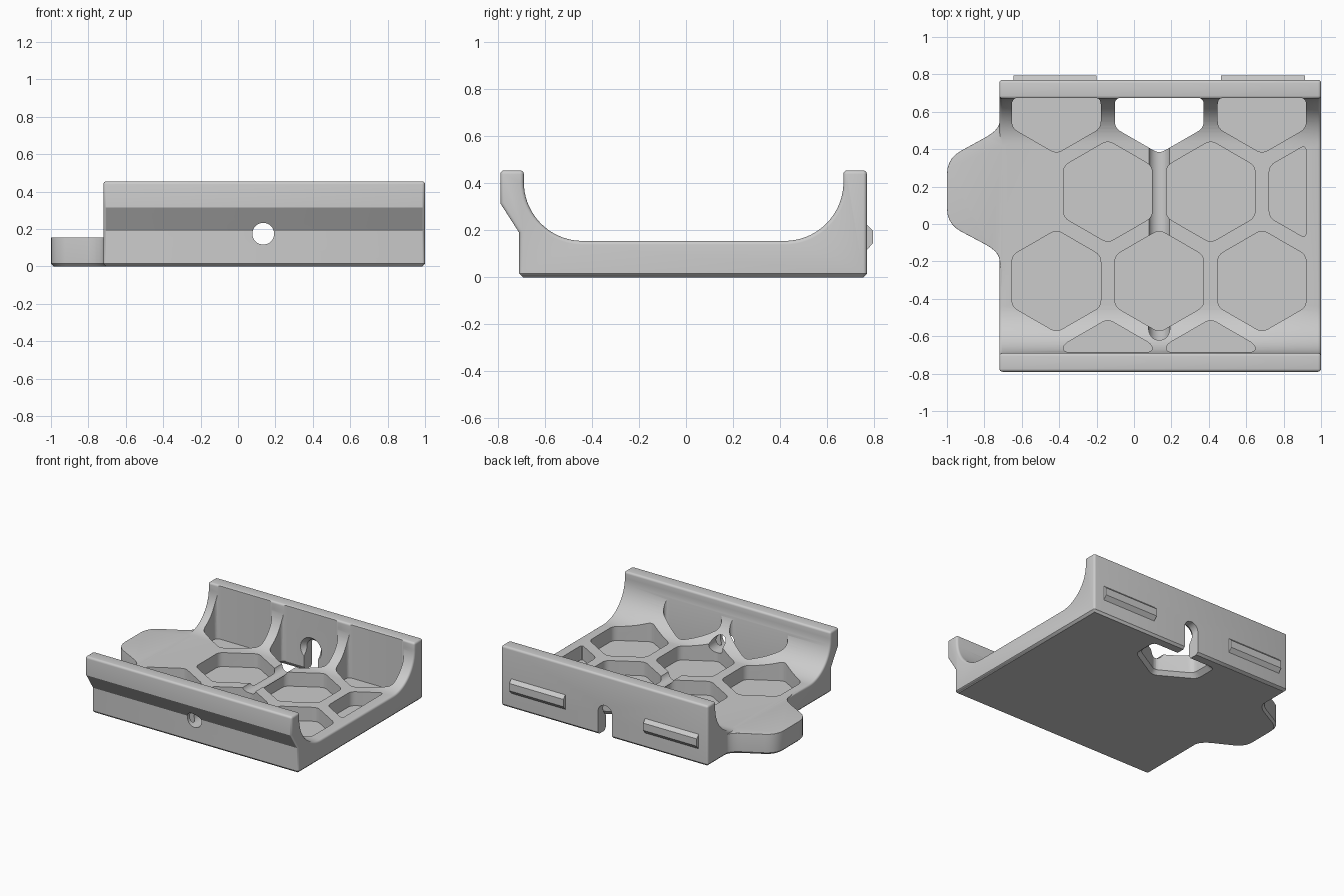
import bpy, bmesh, math
from mathutils import Vector, Matrix

if "Cube" in bpy.data.objects:
    bpy.data.objects.remove(bpy.data.objects["Cube"], do_unlink=True)

grey = bpy.data.materials.new("light grey plastic")
grey.use_nodes = True
grey.diffuse_color = (0.6, 0.6, 0.6, 1)
grey.node_tree.nodes["Principled BSDF"].inputs["Base Color"].default_value = (0.6, 0.6, 0.6, 1)

AXIS_X = 0.135           # centre line of the cable hole
HOLE_Z, HOLE_R = 0.175, 0.058


def make_object(name, bm):
    bmesh.ops.recalc_face_normals(bm, faces=bm.faces)
    mesh = bpy.data.meshes.new(name)
    bm.to_mesh(mesh)
    bm.free()
    obj = bpy.data.objects.new(name, mesh)
    bpy.context.collection.objects.link(obj)
    mesh.materials.append(grey)
    return obj


def add_prism(bm, outline, direction):
    """Extrude a closed loop of 3D points along a direction."""
    face = bm.faces.new([bm.verts.new(p) for p in outline])
    top = bmesh.ops.extrude_face_region(bm, geom=[face])["geom"]
    verts = [v for v in top if isinstance(v, bmesh.types.BMVert)]
    bmesh.ops.translate(bm, verts=verts, vec=direction)


def soften(bm, width=0.016):
    """Chamfer the underside and round the other sharp edges."""
    bmesh.ops.recalc_face_normals(bm, faces=bm.faces)
    low = [e for e in bm.edges if all(v.co.z < 0.001 for v in e.verts)]
    bmesh.ops.bevel(bm, geom=low, offset=width, segments=1, affect='EDGES')
    sharp = [e for e in bm.edges if e.calc_face_angle(0) > 0.6
             and all(v.co.z > width / 2 for v in e.verts)
             and max(v.co.z for v in e.verts) > 0.05]
    bmesh.ops.bevel(bm, geom=sharp, offset=width, segments=4, profile=0.5,
                    affect='EDGES', clamp_overlap=True)


def rounded(points, cut, steps=5):
    """Replace each corner of a 2D polygon with a short curve."""
    out = []
    for i, p in enumerate(points):
        a, b = points[i - 1], points[(i + 1) % len(points)]
        start = p + (a - p).normalized() * min(cut, (a - p).length * 0.49)
        end = p + (b - p).normalized() * min(cut, (b - p).length * 0.49)
        for s in range(steps + 1):
            t = s / steps
            out.append(start * (1 - t) ** 2 + p * (2 * t * (1 - t)) + end * t * t)
    return out


def clip(points, axis, limit, sign):
    """Keep the part of a polygon on one side of an axis-aligned line."""
    out = []
    for i, p in enumerate(points):
        q = points[(i + 1) % len(points)]
        dp, dq = sign * (limit - p[axis]), sign * (limit - q[axis])
        if dp >= 0:
            out.append(p)
        if dp * dq < 0:
            out.append(p.lerp(q, dp / (dp - dq)))
    return out


def hexagon(cx, cy, radius=0.274):
    pts = [Vector((cx, cy)) + radius * Vector((math.sin(a), math.cos(a)))
           for a in (math.radians(60 * k) for k in range(6))]
    pts = clip(pts, 0, 0.92, 1)
    pts = clip(pts, 1, 0.675, 1)
    pts = clip(pts, 1, -0.685, -1)
    return rounded(pts, 0.035)


def combine(target, other, operation):
    """Apply a boolean and discard the helper."""
    mod = target.modifiers.new(operation, 'BOOLEAN')
    mod.operation, mod.object, mod.solver = operation, other, 'EXACT'
    bpy.context.view_layer.update()
    graph = bpy.context.evaluated_depsgraph_get()
    mesh = bpy.data.meshes.new_from_object(target.evaluated_get(graph))
    target.modifiers.clear()
    target.data = mesh
    bpy.data.objects.remove(other, do_unlink=True)


# Cradle: floor with two curved side walls, swept along x
arc_r, arc_z, arc_n = 0.25, 0.405, 18
quarter = [math.pi / 2 * k / arc_n for k in range(arc_n + 1)]
profile = [(-0.71, 0), (0.77, 0), (0.77, 0.455), (0.67, 0.455)]
profile += [(0.42 + arc_r * math.cos(a), arc_z - arc_r * math.sin(a)) for a in quarter]
profile += [(-0.44 - arc_r * math.sin(a), arc_z - arc_r * math.cos(a)) for a in quarter]
profile += [(-0.69, 0.455), (-0.79, 0.455), (-0.79, 0.315), (-0.71, 0.19)]
bm = bmesh.new()
add_prism(bm, [(-0.72, y, z) for y, z in profile], (1.72, 0, 0))
soften(bm)
cradle = make_object("cradle", bm)

# Side tab
outline = [Vector(p) for p in [(-0.68, 0.6), (-0.718, 0.6), (-0.718, 0.505), (-1, 0.35),
                               (-1, 0.0), (-0.718, -0.15), (-0.718, -0.25), (-0.68, -0.25)]]
bm = bmesh.new()
add_prism(bm, [(p.x, p.y, 0) for p in rounded(outline, 0.085)], (0, 0, 0.155))
soften(bm)
combine(cradle, make_object("side_tab", bm), 'UNION')

# Honeycomb pockets; the one on the hole's axis goes right through
bm = bmesh.new()
pitch = 0.55
cells = [(AXIS_X + pitch * k, -0.305) for k in (-1, 0, 1)]
cells += [(AXIS_X + pitch * k, 0.173) for k in (-0.5, 0.5, 1.5)]
cells += [(AXIS_X + pitch * k, 0.65) for k in (-1, 0, 1)]
cells += [(AXIS_X + pitch * k, -0.782) for k in (-0.5, 0.5)]
for cx, cy in cells:
    through = cx == AXIS_X and cy > 0.5
    floor = -0.1 if through else 0.05
    add_prism(bm, [(p.x, p.y, floor) for p in hexagon(cx, cy)], (0, 0, 1 - floor))
combine(cradle, make_object("pocket_cutter", bm), 'DIFFERENCE')

# Chamfer around the opening in the underside
bm = bmesh.new()
opening = hexagon(AXIS_X, 0.65)
mid = sum(opening, Vector((0, 0))) / len(opening)
rings = [[bm.verts.new((*(mid + (p - mid) * s), z)) for p in opening]
         for s, z in ((1.2, -0.01), (0.95, 0.04))]
for ring in rings:
    bm.faces.new(ring)
for i in range(len(opening)):
    j = (i + 1) % len(opening)
    bm.faces.new((rings[0][i], rings[0][j], rings[1][j], rings[1][i]))
combine(cradle, make_object("opening_chamfer", bm), 'DIFFERENCE')


def add_cone(bm, r1, r2, y1, y2):
    """Round cutter along y on the hole's axis."""
    place = Matrix.Translation((AXIS_X, (y1 + y2) / 2, HOLE_Z)) @ Matrix.Rotation(-math.pi / 2, 4, 'X')
    bmesh.ops.create_cone(bm, cap_ends=True, segments=32, radius1=r1, radius2=r2,
                          depth=y2 - y1, matrix=place)


# Cable hole along y, with a flared mouth inside the back wall
for name, cone in (("cable_hole", (HOLE_R, HOLE_R, -1, 1)),
                   ("hole_mouth", (0.1, 0.05, 0.66, 0.72))):
    bm = bmesh.new()
    add_cone(bm, *cone)
    combine(cradle, make_object(name, bm), 'DIFFERENCE')

# Slot from the hole down through the back wall
bm = bmesh.new()
w = HOLE_R - 0.0005
add_prism(bm, [(AXIS_X - w, 0.6, -0.1), (AXIS_X + w, 0.6, -0.1),
               (AXIS_X + w, 0.6, HOLE_Z), (AXIS_X - w, 0.6, HOLE_Z)], (0, 0.4, 0))
combine(cradle, make_object("back_slot", bm), 'DIFFERENCE')

# Raised catch bars on the back
for name, x1, x2 in (("right_catch_bar", -0.645, -0.2), ("left_catch_bar", 0.465, 0.915)):
    bm = bmesh.new()
    add_prism(bm, [(x1, y, z) for y, z in ((0.765, 0.23), (0.795, 0.2), (0.795, 0.145), (0.765, 0.11))],
              (x2 - x1, 0, 0))
    make_object(name, bm)

# Smooth curves, crisp edges
bpy.ops.object.select_all(action='DESELECT')
cradle.select_set(True)
bpy.context.view_layer.objects.active = cradle
bpy.ops.object.shade_smooth_by_angle(angle=math.radians(28))
